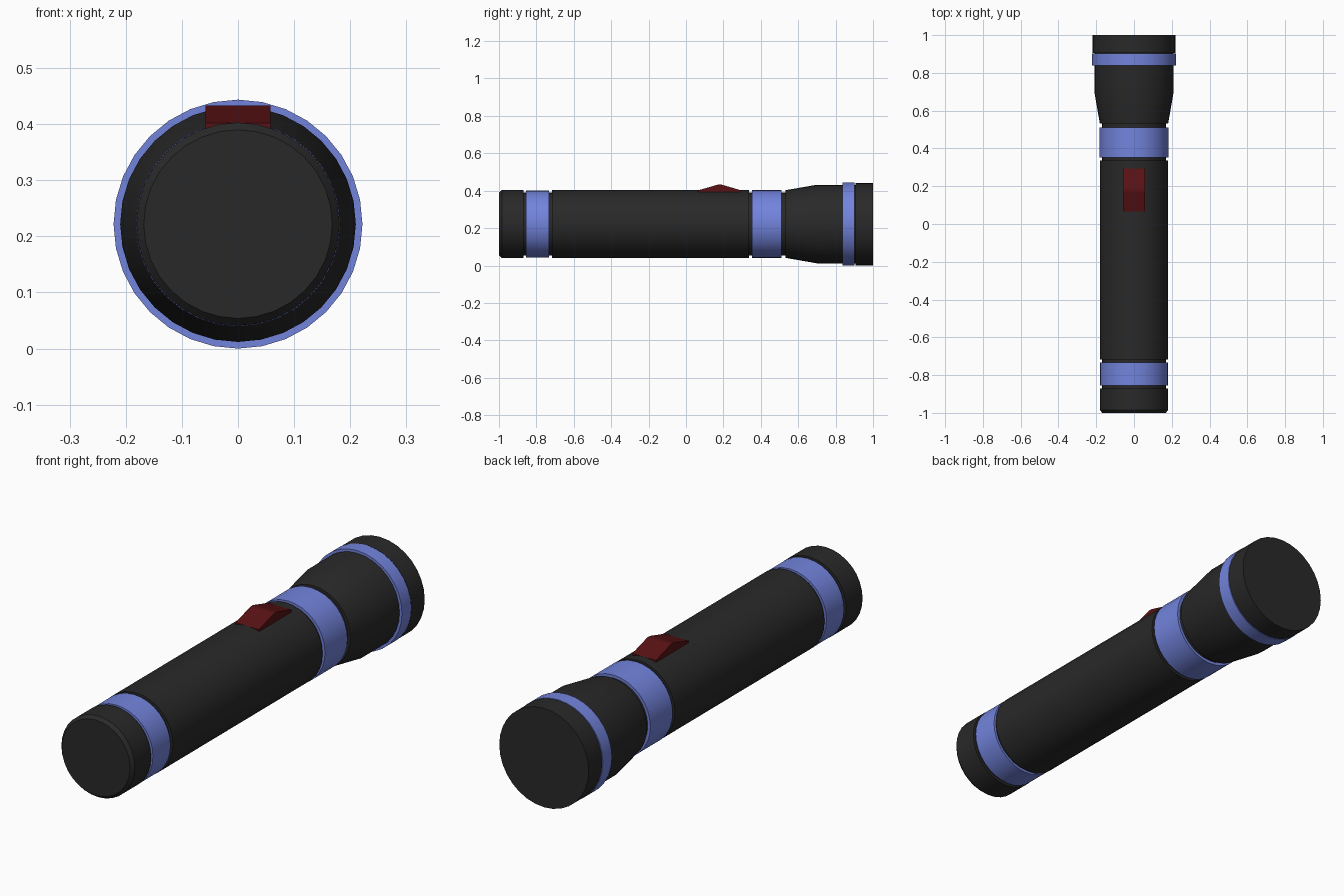
import bpy, bmesh, math

if "Cube" in bpy.data.objects:
    bpy.data.objects.remove(bpy.data.objects["Cube"])

SIDES = 32
AXIS_Z = 0.2218


def material(name, color):
    m = bpy.data.materials.new(name)
    m.diffuse_color = (*color, 1)
    m.use_nodes = True
    m.node_tree.nodes["Principled BSDF"].inputs["Base Color"].default_value = m.diffuse_color
    return m


BLACK = material("black_plastic", (0.022, 0.022, 0.022))
BLUE = material("blue_band", (0.17, 0.23, 0.72))
RED = material("red_switch", (0.10, 0.006, 0.007))


def finish(name, bm, mat, smooth):
    bmesh.ops.recalc_face_normals(bm, faces=bm.faces)
    me = bpy.data.meshes.new(name)
    bm.to_mesh(me)
    bm.free()
    me.materials.append(mat)
    ob = bpy.data.objects.new(name, me)
    bpy.context.collection.objects.link(ob)
    if smooth:
        bpy.ops.object.select_all(action='DESELECT')
        ob.select_set(True)
        bpy.context.view_layer.objects.active = ob
        bpy.ops.object.shade_smooth_by_angle(angle=math.radians(25))
    return ob


def turned(name, profile, mat):
    """Solid turned around the long axis from (y, radius) points."""
    bm = bmesh.new()
    rings = []
    for y, r in profile:
        angles = [2 * math.pi * i / SIDES for i in range(SIDES)]
        rings.append([bm.verts.new((r * math.sin(a), y, AXIS_Z + r * math.cos(a)))
                      for a in angles])
    for a, b in zip(rings, rings[1:]):
        for i in range(SIDES):
            j = (i + 1) % SIDES
            bm.faces.new((a[i], a[j], b[j], b[i]))
    bm.faces.new(rings[0])
    bm.faces.new(rings[-1])
    return finish(name, bm, mat, True)


# Black casing, with the grooves showing the narrower core
turned("core", [(-0.95, 0.169), (0.60, 0.169)], BLACK)
turned("tail_cap", [(-1.0, 0.168), (-0.985, 0.181), (-0.870, 0.181)], BLACK)
turned("barrel", [(-0.717, 0.181), (0.337, 0.181)], BLACK)
turned("head", [(0.533, 0.181), (0.70, 0.210), (0.91, 0.210)], BLACK)
turned("lens_rim", [(0.905, 0.2205), (1.0, 0.2205)], BLACK)

# Blue bands
for name, y0, y1, r in (("tail_band", -0.856, -0.732, 0.180),
                        ("neck_band", 0.353, 0.511, 0.182),
                        ("head_band", 0.838, 0.902, 0.2218)):
    turned(name, [(y0, r), (y1, r)], BLUE)

# Rocker switch: peaked side profile extruded across x
side = [(0.065, 0.37), (0.065, 0.402), (0.172, 0.433),
        (0.188, 0.433), (0.295, 0.402), (0.295, 0.37)]
bm = bmesh.new()
face = bm.faces.new([bm.verts.new((-0.058, y, z)) for y, z in side])
new = bmesh.ops.extrude_face_region(bm, geom=[face])["geom"]
bmesh.ops.translate(bm, vec=(0.116, 0, 0),
                    verts=[v for v in new if isinstance(v, bmesh.types.BMVert)])
finish("switch", bm, RED, False)
